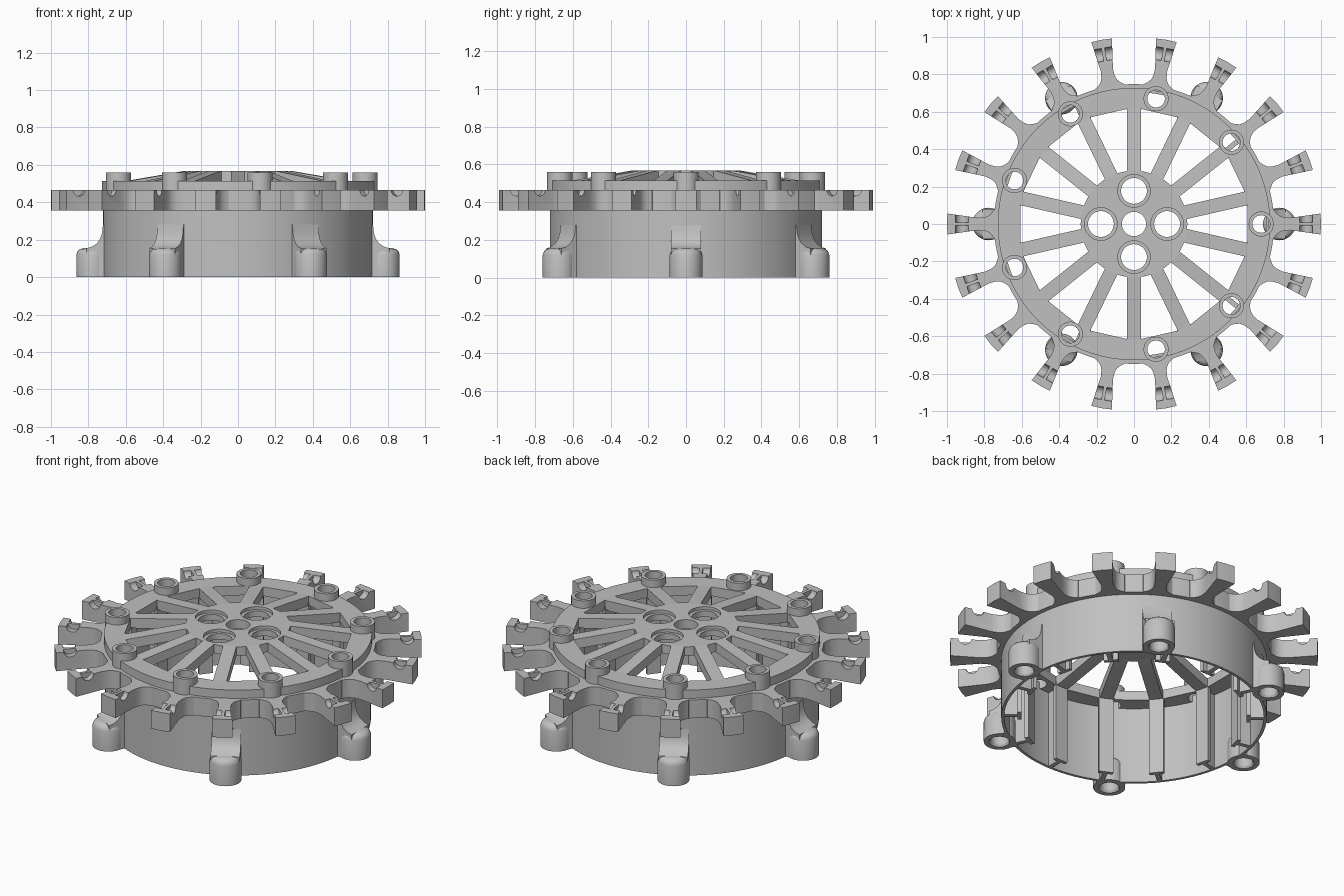
import bpy, bmesh
from math import pi, cos, sin, radians
from mathutils import Matrix

if "Cube" in bpy.data.objects:
    bpy.data.objects.remove(bpy.data.objects["Cube"])

grey = bpy.data.materials.new("plain_grey")
grey.use_nodes = True
COLOR = (0.53, 0.53, 0.53, 1)
grey.diffuse_color = COLOR
grey.node_tree.nodes["Principled BSDF"].inputs["Base Color"].default_value = COLOR

SPOKES, ARMS, TOP_BOSSES, FEET = 14, 18, 9, 6


def finish(name, bm):
    bmesh.ops.recalc_face_normals(bm, faces=bm.faces)
    mesh = bpy.data.meshes.new(name)
    bm.to_mesh(mesh)
    bm.free()
    mesh.materials.append(grey)
    ob = bpy.data.objects.new(name, mesh)
    bpy.context.collection.objects.link(ob)
    return ob


def prism(name, outline, lo, hi, upright=False):
    """Extrude a plan outline along z, or an upright (radius, z) outline along y."""
    bm = bmesh.new()
    put = (lambda a, b, h: (a, h, b)) if upright else (lambda a, b, h: (a, b, h))
    face = bm.faces.new([bm.verts.new(put(a, b, lo)) for a, b in outline])
    move = put(0, 0, hi - lo)
    out = bmesh.ops.extrude_face_region(bm, geom=[face], use_keep_orig=True)
    bmesh.ops.translate(bm, vec=move,
                        verts=[v for v in out["geom"] if isinstance(v, bmesh.types.BMVert)])
    return finish(name, bm)


def lathe(name, profile, steps=48, closed=True):
    """Revolve a (radius, z) profile around the z axis."""
    bm = bmesh.new()
    vs = [bm.verts.new((r, 0, z)) for r, z in profile]
    pairs = list(zip(vs, vs[1:] + vs[:1] if closed else vs[1:]))
    edges = [bm.edges.new(p) for p in pairs]
    bmesh.ops.spin(bm, geom=vs + edges, cent=(0, 0, 0), axis=(0, 0, 1),
                   angle=2 * pi, steps=steps, use_duplicate=False)
    bmesh.ops.remove_doubles(bm, verts=bm.verts, dist=0.0001)
    return finish(name, bm)


def disc(name, r, z0, z1, steps=48):
    return lathe(name, [(0, z0), (r, z0), (r, z1), (0, z1)], steps, closed=False)


def tube(name, r_in, r_out, z0, z1, steps=48):
    return lathe(name, [(r_in, z0), (r_out, z0), (r_out, z1), (r_in, z1)], steps)


def place(ob, matrix):
    ob.data.transform(matrix)
    return ob


def cut(ob, cutters):
    for c in cutters:
        m = ob.modifiers.new("cut", "BOOLEAN")
        m.operation, m.solver, m.object = "DIFFERENCE", "EXACT", c
    dg = bpy.context.evaluated_depsgraph_get()
    mesh = bpy.data.meshes.new_from_object(ob.evaluated_get(dg))
    ob.modifiers.clear()
    ob.data = mesh
    for c in cutters:
        bpy.data.objects.remove(c)


def smooth(ob):
    bpy.ops.object.select_all(action="DESELECT")
    ob.select_set(True)
    bpy.context.view_layer.objects.active = ob
    bpy.ops.object.shade_smooth_by_angle(angle=radians(32))


def ring_copies(ob, count, start=0.0):
    smooth(ob)
    ob.rotation_euler.z = start
    for i in range(1, count):
        twin = ob.copy()
        twin.rotation_euler.z = start + 2 * pi * i / count
        bpy.context.collection.objects.link(twin)


def around(count, r, start=0.0):
    for i in range(count):
        a = start + 2 * pi * i / count
        yield Matrix.Translation((r * cos(a), r * sin(a), 0))


# Thin drum wall and the flange that carries the arms
smooth(tube("drum_wall", 0.706, 0.722, 0, 0.5, 126))
smooth(tube("arm_flange", 0.706, 0.748, 0.355, 0.465, 126))

# Top ring: round outside, straight-sided window edges inside, bored for the bosses
half = pi / SPOKES
inner = []
for i in range(SPOKES):
    a = 2 * pi * i / SPOKES + half
    inner.append((0.608 / cos(half) * cos(a), 0.608 / cos(half) * sin(a)))
top_ring = disc("top_ring", 0.728, 0.46, 0.515, 126)
window_core = prism("window_core", inner, 0.4, 0.6)
bores = [place(disc("bore", 0.047, 0.4, 0.6, 32), m) for m in around(TOP_BOSSES, 0.68)]
cut(top_ring, [window_core] + bores)
smooth(top_ring)

# Hollow bosses on the top ring
boss = tube("top_boss", 0.047, 0.067, 0.465, 0.56, 32)
ring_copies(place(boss, Matrix.Translation((0.68, 0, 0))), TOP_BOSSES)

# Hub with a centre hole and four counterbored holes
hub = disc("hub", 0.285, 0.515, 0.568, 84)
holes = [disc("hole", 0.065, 0.4, 0.7)]
for m in around(4, 0.177):
    holes.append(place(disc("hole", 0.069, 0.4, 0.7), m))
    holes.append(place(disc("counterbore", 0.087, 0.55, 0.7), m))
cut(hub, holes)
smooth(hub)

# Sloping spokes with T-shaped posts below them
spoke = prism("spoke", [(0.27, 0.515), (0.27, 0.568), (0.285, 0.568), (0.6, 0.515),
                        (0.63, 0.515), (0.63, 0.46), (0.58, 0.46)],
              -0.037, 0.037, upright=True)
ring_copies(spoke, SPOKES, half)
side = [(0.612, 0.04), (0.634, 0.04), (0.634, 0.013), (0.71, 0.013)]
post = prism("wall_post", side + [(x, -y) for x, y in reversed(side)], 0, 0.48)
ring_copies(post, SPOKES, half)

# Flared arms, each with a round groove split by a thin centre ridge
side = [(0.72, 0.085), (0.745, 0.08), (0.758, 0.062), (0.775, 0.045), (0.8, 0.036),
        (0.835, 0.033), (0.997, 0.056)]
arm = prism("arm", side + [(1.0, 0)] + [(x, -y) for x, y in reversed(side)], 0.355, 0.465)
grooves = []
for s in (1, -1):
    turn = Matrix.Translation((0.92, 0.054 * s, 0.468)) @ Matrix.Rotation(pi / 2, 4, "X")
    grooves.append(place(disc("groove", 0.035, -0.045, 0.045, 32), turn))
cut(arm, grooves)
ring_copies(arm, ARMS)

# Rounded feet with a screw hole, blended up into the wall
foot = lathe("foot", [(0, 0.1), (0.05, 0.1), (0.05, 0.012), (0.058, 0), (0.087, 0),
                      (0.087, 0.12), (0.081, 0.138), (0.068, 0.15), (0.045, 0.155),
                      (0, 0.155)], closed=False)
at_foot = Matrix.Translation((0.777, 0, 0))
ring_copies(place(foot, at_foot), FEET)
web = prism("foot_web", [(0.712, 0), (0.777, 0), (0.81, 0.1), (0.81, 0.154),
                         (0.78, 0.163), (0.755, 0.18), (0.737, 0.205), (0.727, 0.235),
                         (0.722, 0.28), (0.712, 0.28)], -0.08, 0.08, upright=True)
cut(web, [place(disc("screw_hole", 0.054, -0.1, 0.1), at_foot)])
ring_copies(web, FEET)
